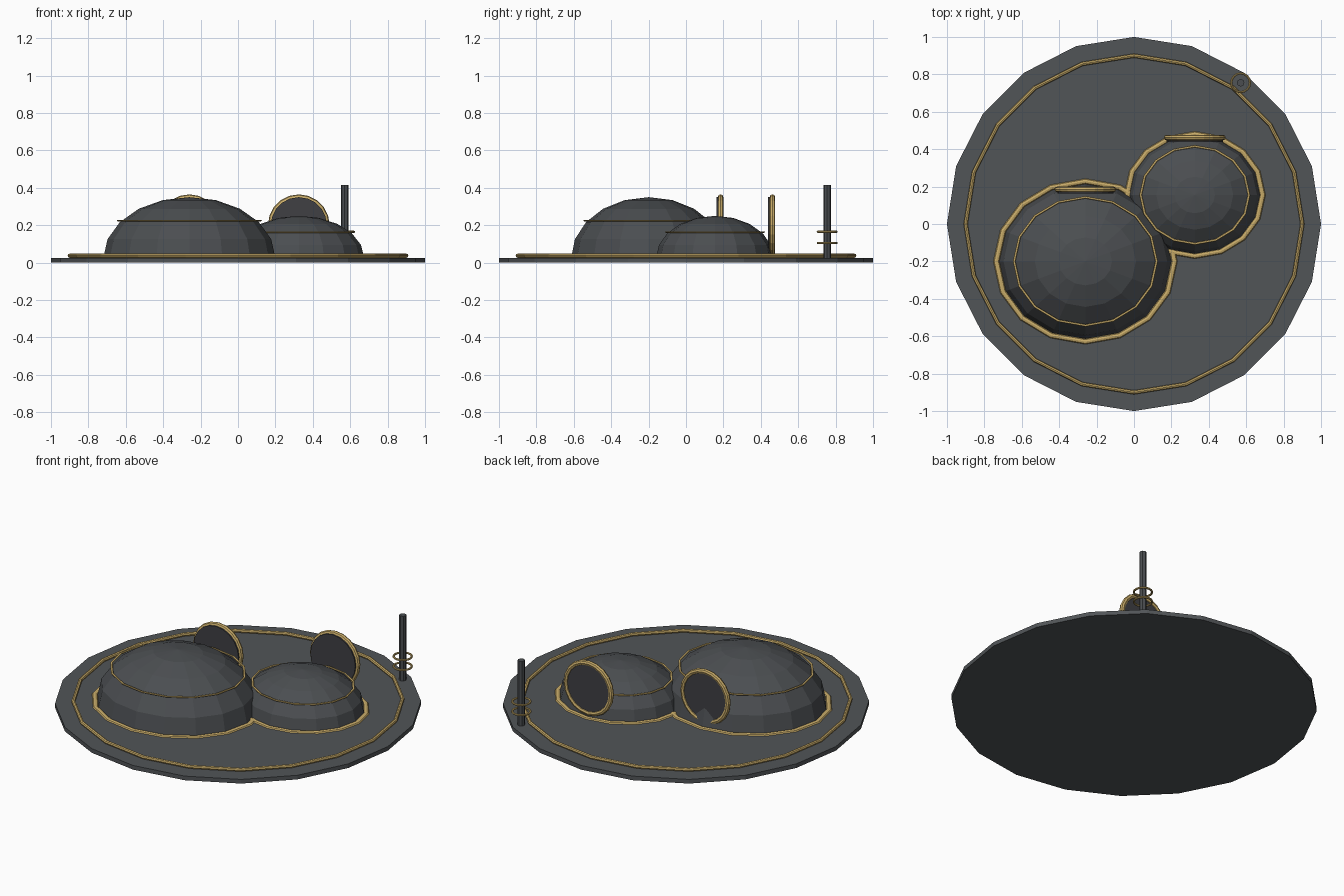
import bpy, bmesh, math
from mathutils import Matrix

cube = bpy.data.objects.get("Cube")
if cube:
    bpy.data.objects.remove(cube)


def material(name, rgb):
    m = bpy.data.materials.new(name)
    m.use_nodes = True
    m.diffuse_color = (*rgb, 1)
    m.node_tree.nodes["Principled BSDF"].inputs["Base Color"].default_value = (*rgb, 1)
    return m


PLATE = material("slate_grey", (0.082, 0.09, 0.096))
DOME = material("dark_slate", (0.07, 0.076, 0.082))
PANEL = material("charcoal", (0.05, 0.05, 0.056))
GOLD = material("gold", (0.58, 0.41, 0.14))
UPRIGHT = Matrix.Rotation(math.pi / 2, 4, 'X')


def finish(name, bm, mat, loc, rot=None):
    if rot:
        bm.transform(rot)
    bmesh.ops.recalc_face_normals(bm, faces=bm.faces)
    me = bpy.data.meshes.new(name)
    bm.to_mesh(me)
    bm.free()
    me.materials.append(mat)
    ob = bpy.data.objects.new(name, me)
    ob.location = loc
    bpy.context.scene.collection.objects.link(ob)
    return ob


def disc(name, mat, loc, r, depth, sides, rot=None):
    bm = bmesh.new()
    bmesh.ops.create_cone(bm, cap_ends=True, segments=sides, radius1=r, radius2=r, depth=depth)
    return finish(name, bm, mat, loc, rot)


def ring(name, loc, r, tube, sides, squash=(1, 1, 1), rot=None, tube_sides=8):
    bm = bmesh.new()
    loops = []
    for i in range(sides):
        a = math.tau * i / sides
        loops.append([])
        for j in range(tube_sides):
            b = math.tau * j / tube_sides
            d = r + tube * math.cos(b)
            loops[-1].append(bm.verts.new((d * math.cos(a) * squash[0],
                                           d * math.sin(a) * squash[1],
                                           tube * math.sin(b) * squash[2])))
    for i in range(sides):
        p, q = loops[i], loops[(i + 1) % sides]
        for j in range(tube_sides):
            k = (j + 1) % tube_sides
            bm.faces.new((p[j], q[j], q[k], p[k]))
    return finish(name, bm, GOLD, loc, rot)


def dome(name, x, y, r, height):
    # Upper half of a flattened sphere, slightly narrower front to back
    bm = bmesh.new()
    bmesh.ops.create_uvsphere(bm, u_segments=16, v_segments=10, radius=1)
    low = [v for v in bm.verts if v.co.z < -0.01]
    bmesh.ops.delete(bm, geom=low, context='VERTS')
    bmesh.ops.scale(bm, vec=(r, r * 0.9, height), verts=bm.verts)
    finish(name, bm, DOME, (x, y, TOP))
    # Gold trim around the foot and the shoulder
    oval = (1, 0.9, 0.6)
    ring(name + "_foot_trim", (x, y, TOP), r * 1.035, 0.016, 16, oval)
    ring(name + "_shoulder_trim", (x, y, TOP + height * 0.615), r * 0.828, 0.007, 16, oval)


def hatch(name, x, y):
    # Upright round panel with a gold rim
    disc(name + "_panel", PANEL, (x, y - 0.008, 0.2), 0.15, 0.03, 20, UPRIGHT)
    ring(name + "_rim", (x, y, 0.2), 0.15, 0.015, 20, rot=UPRIGHT)


# Base plate and its inlaid ring
TOP = 0.025
disc("base_plate", PLATE, (0, 0, TOP / 2), 1, TOP, 20)
ring("base_trim", (0, 0, 0.037), 0.9, 0.011, 20)

# Two domes, each with a hatch at the back
dome("large_dome", -0.26, -0.2, 0.46, 0.325)
hatch("large_hatch", -0.26, 0.185)
dome("small_dome", 0.325, 0.155, 0.35, 0.225)
hatch("small_hatch", 0.325, 0.462)

# Mast with two hoops
disc("mast", DOME, (0.57, 0.755, 0.22), 0.02, 0.39, 8)
for z, label in ((0.105, "lower"), (0.165, "upper")):
    ring(label + "_mast_hoop", (0.57, 0.755, z), 0.05, 0.006, 16)
